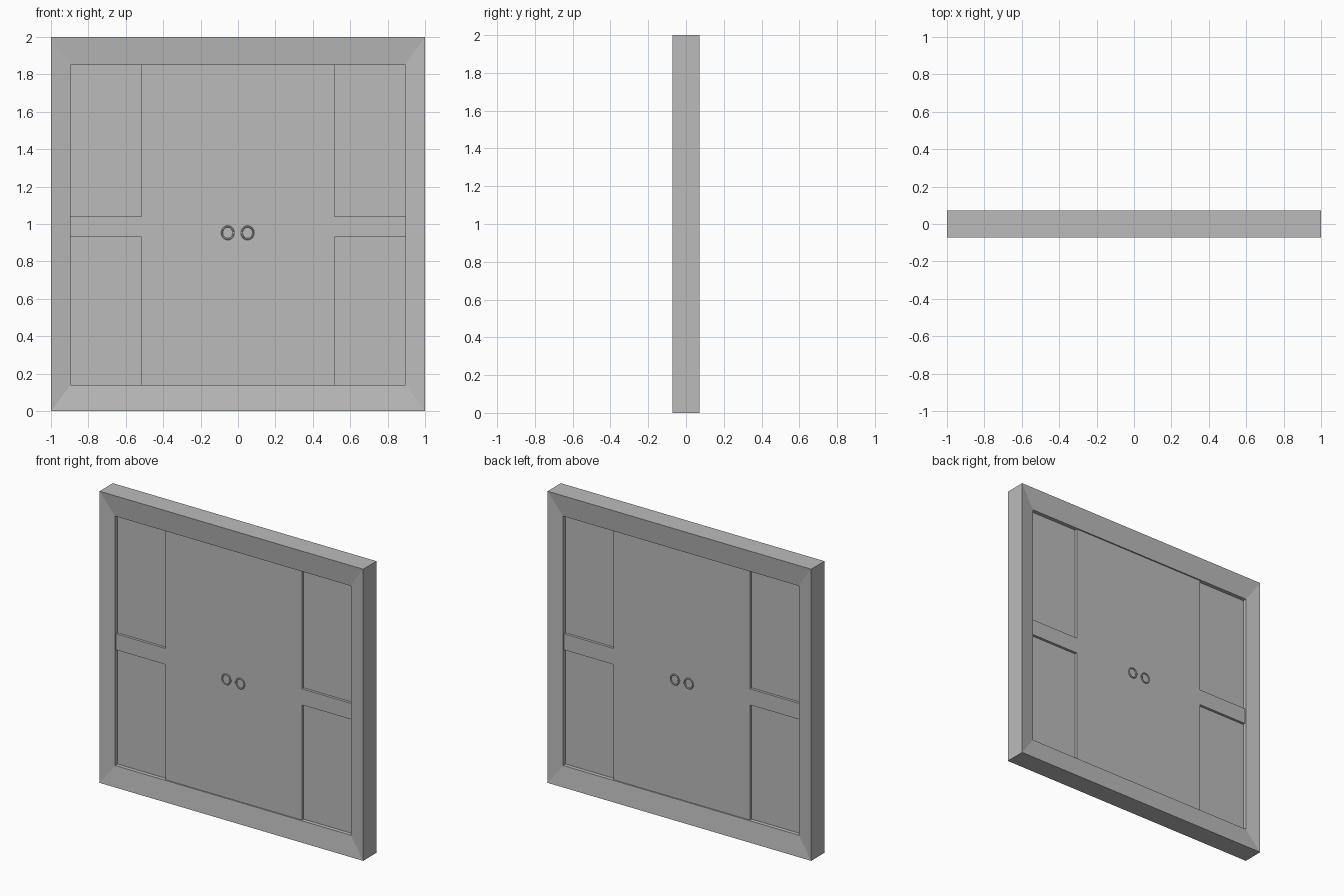
import bpy, bmesh
from math import pi, cos, sin

cube = bpy.data.objects.get("Cube")
if cube:
    bpy.data.objects.remove(cube)

grey = bpy.data.materials.new("plain_grey")
grey.use_nodes = True
colour = (0.5, 0.5, 0.5, 1)
grey.diffuse_color = colour
grey.node_tree.nodes["Principled BSDF"].inputs["Base Color"].default_value = colour


def finish(name, bm):
    bmesh.ops.recalc_face_normals(bm, faces=bm.faces)
    mesh = bpy.data.meshes.new(name)
    bm.to_mesh(mesh)
    bm.free()
    mesh.materials.append(grey)
    obj = bpy.data.objects.new(name, mesh)
    bpy.context.collection.objects.link(obj)
    return obj


def loft(name, loops):
    """Skin a closed series of closed loops."""
    bm = bmesh.new()
    rings = [[bm.verts.new(p) for p in loop] for loop in loops]
    for a, b in zip(rings, rings[1:] + rings[:1]):
        for i in range(len(a)):
            j = (i + 1) % len(a)
            bm.faces.new((a[i], a[j], b[j], b[i]))
    return finish(name, bm)


def box(name, x0, x1, z0, z1, half_y):
    bm = bmesh.new()
    bmesh.ops.create_cube(bm, size=1)
    for v in bm.verts:
        v.co = (x0 if v.co.x < 0 else x1, half_y if v.co.y > 0 else -half_y,
                z0 if v.co.z < 0 else z1)
    return finish(name, bm)


def rectangle(x, z0, z1, y):
    return [(-x, y, z0), (x, y, z0), (x, y, z1), (-x, y, z1)]


# Frame: sloping faces that fall towards the opening, front and back
OUT_Y, IN_Y, IN_X, LOW, HIGH = 0.072, 0.054, 0.895, 0.14, 1.85
loft("frame", [rectangle(1, 0, 2, -OUT_Y), rectangle(IN_X, LOW, HIGH, -IN_Y),
               rectangle(IN_X, LOW, HIGH, IN_Y), rectangle(1, 0, 2, OUT_Y)])

# Door: raised middle and cross rails over a thin panel slab
DOOR_Y, PANEL_Y, STILE = 0.045, 0.027, 0.517
box("recessed_panels", -IN_X, IN_X, LOW, HIGH, PANEL_Y)
box("middle_door", -STILE, STILE, LOW, HIGH, DOOR_Y)
box("left_cross_rail", STILE, IN_X, 0.93, 1.04, DOOR_Y)
box("right_cross_rail", -IN_X, -STILE, 0.93, 1.04, DOOR_Y)


# Ring handles with a small mount on each face
def ring(name, cx, cy, cz):
    loops = []
    for i in range(20):
        a = 2 * pi * i / 20
        loop = []
        for k in range(6):
            b = 2 * pi * k / 6
            r = 0.005 * cos(b)
            loop.append((cx + (0.031 + r) * cos(a), cy + 0.005 * sin(b),
                         cz + (0.034 + r) * sin(a)))
        loops.append(loop)
    return loft(name, loops)


for side, sx in (("left", 1), ("right", -1)):
    x = sx * 0.053 - 0.002
    for face, sy in (("front", -1), ("back", 1)):
        ring(f"{side}_{face}_ring", x, sy * (DOOR_Y + 0.004), 0.953)
    edge = x - sx * 0.031
    box(f"{side}_ring_mount", edge - 0.006, edge + 0.006, 0.949, 0.957, DOOR_Y + 0.011)
